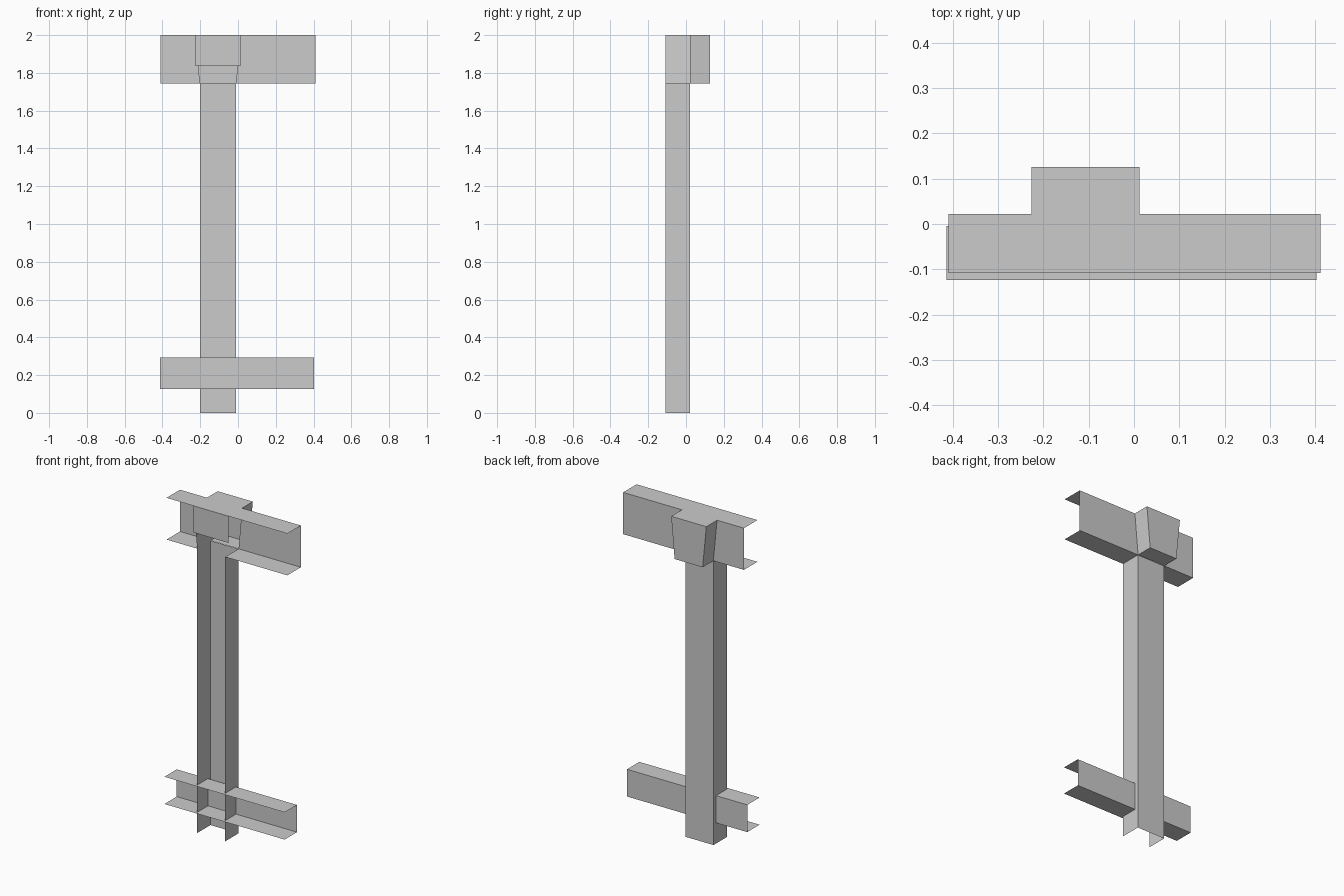
import bpy
import bmesh

cube = bpy.data.objects.get("Cube")
if cube:
    bpy.data.objects.remove(cube, do_unlink=True)

steel = bpy.data.materials.new("plain_grey")
steel.use_nodes = True
GREY = (0.6, 0.6, 0.6, 1.0)
steel.diffuse_color = GREY
steel.node_tree.nodes["Principled BSDF"].inputs["Base Color"].default_value = GREY


def loft(name, start, end):
    """Thin folded sheet spanning two matching open outlines."""
    bm = bmesh.new()
    a = [bm.verts.new(p) for p in start]
    b = [bm.verts.new(p) for p in end]
    for i in range(len(a) - 1):
        bm.faces.new((a[i], a[i + 1], b[i + 1], b[i]))
    mesh = bpy.data.meshes.new(name)
    bm.to_mesh(mesh)
    bm.free()
    mesh.materials.append(steel)
    obj = bpy.data.objects.new(name, mesh)
    bpy.context.collection.objects.link(obj)
    return obj


FRONT, WEB, BACK = -0.108, 0.022, 0.126     # depths
TOP, UNDER = 2.0, 1.744                     # header heights
LEFT_X = {TOP: -0.226, UNDER: -0.201}       # tapered hood sides
RIGHT_X = {TOP: 0.012, UNDER: -0.011}


def outline(points, x):
    """Place (y, z) points at a fixed x, or at an x that depends on z."""
    return [(x[z] if isinstance(x, dict) else x, y, z) for y, z in points]


# Upright post: channel open to the front
post = [(LEFT_X[UNDER], FRONT), (LEFT_X[UNDER], WEB - 0.002),
        (RIGHT_X[UNDER], WEB - 0.002), (RIGHT_X[UNDER], FRONT)]
loft("post", [(x, y, 0) for x, y in post], [(x, y, UNDER) for x, y in post])

# Lower rail: channel running through the post
rail = [(-0.123, 0.294), (-0.004, 0.294), (-0.004, 0.127), (-0.123, 0.127)]
loft("lower_rail", outline(rail, -0.413), outline(rail, 0.403))

# Header rail: a channel on each side, cut along the hood taper
header = [(FRONT, TOP), (WEB, TOP), (WEB, UNDER), (FRONT, UNDER)]
loft("header_right_part", outline(header, -0.409), outline(header, LEFT_X))
loft("header_left_part", outline(header, RIGHT_X), outline(header, 0.411))

# Hood behind the header: top, back and floor folded from one sheet
hood = [(FRONT, TOP), (BACK, TOP), (BACK, UNDER), (WEB, UNDER)]
loft("hood", outline(hood, LEFT_X), outline(hood, RIGHT_X))

# Hood side walls; one of them reaches the front edge
for name, y, side in (("hood_right_wall", FRONT, LEFT_X),
                      ("hood_left_wall", WEB, RIGHT_X)):
    loft(name, outline([(y, TOP), (y, UNDER)], side),
         outline([(BACK, TOP), (BACK, UNDER)], side))

# Front cover plate
cover = [(FRONT, TOP), (FRONT, 1.836)]
loft("front_cover", outline(cover, LEFT_X[TOP]), outline(cover, RIGHT_X[TOP]))
